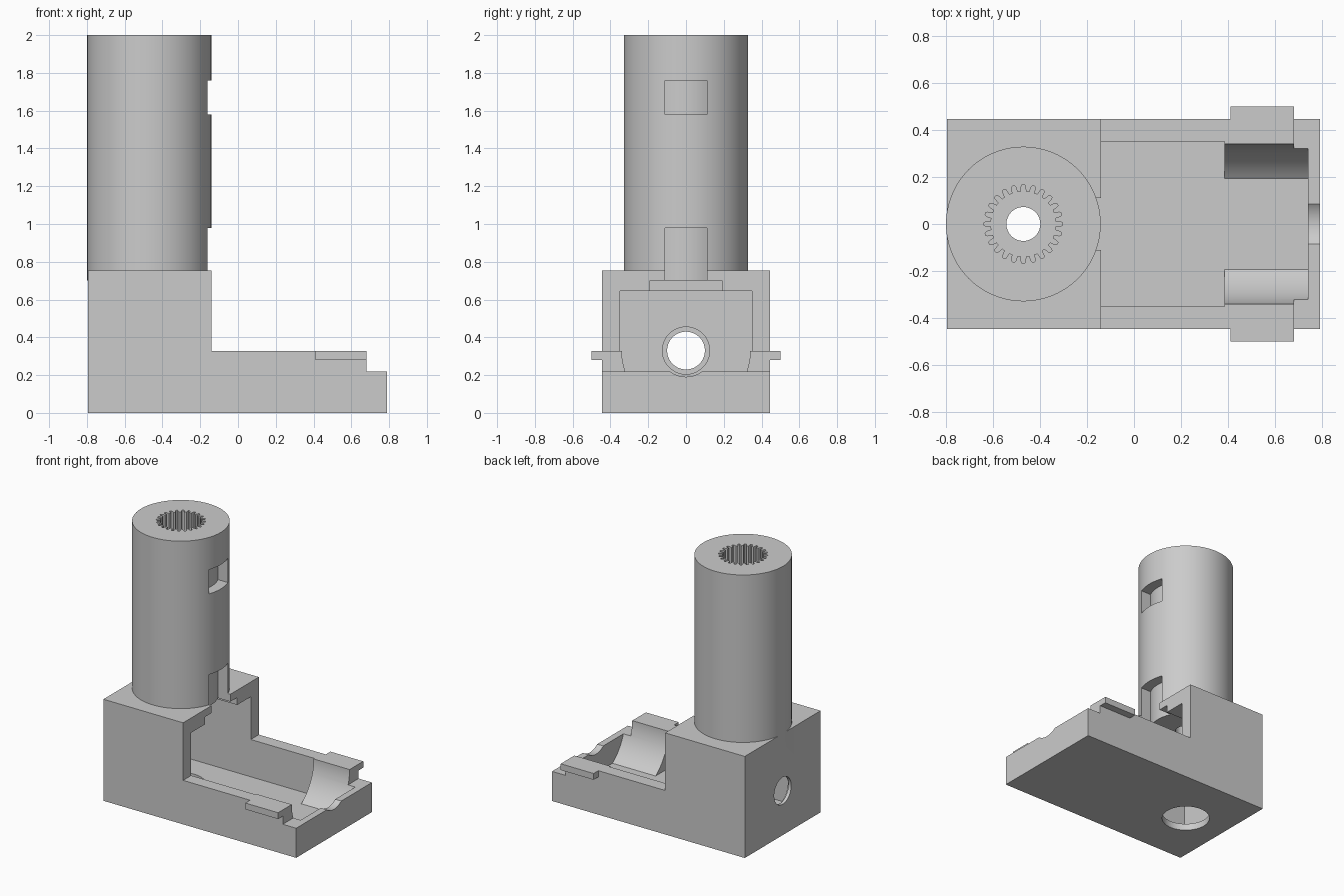
import bpy, bmesh
from math import pi, sin, cos, asin, sqrt

if "Cube" in bpy.data.objects:
    bpy.data.objects.remove(bpy.data.objects["Cube"])

CX = -0.47          # axis of the upright column
SHAFT_Z = 0.33      # height of the horizontal shaft axis


def prism(name, pts, axis, a, b):
    """Extrude a 2D profile along an axis: z uses (x,y), y uses (x,z), x uses (y,z)."""
    def place(p, t):
        return {'z': (p[0], p[1], t), 'y': (p[0], t, p[1]), 'x': (t, p[0], p[1])}[axis]
    bm = bmesh.new()
    lo = [bm.verts.new(place(p, a)) for p in pts]
    hi = [bm.verts.new(place(p, b)) for p in pts]
    bm.faces.new(lo)
    bm.faces.new(hi)
    n = len(pts)
    for i in range(n):
        j = (i + 1) % n
        bm.faces.new((lo[i], lo[j], hi[j], hi[i]))
    bmesh.ops.recalc_face_normals(bm, faces=bm.faces)
    me = bpy.data.meshes.new(name)
    bm.to_mesh(me)
    bm.free()
    ob = bpy.data.objects.new(name, me)
    bpy.context.collection.objects.link(ob)
    return ob


def box(name, x0, x1, y0, y1, z0, z1):
    return prism(name, [(x0, y0), (x1, y0), (x1, y1), (x0, y1)], 'z', z0, z1)


def circle(u, v, r, n=64):
    return [(u + r * cos(2 * pi * i / n), v + r * sin(2 * pi * i / n)) for i in range(n)]


def arc(u, v, r, a0, a1, n=24):
    return [(u + r * cos(a0 + (a1 - a0) * i / n), v + r * sin(a0 + (a1 - a0) * i / n))
            for i in range(n + 1)]


def combine(target, tool, op='DIFFERENCE'):
    mod = target.modifiers.new("bool", 'BOOLEAN')
    mod.operation, mod.object, mod.solver = op, tool, 'EXACT'
    bpy.context.view_layer.objects.active = target
    bpy.ops.object.modifier_apply(modifier=mod.name)
    bpy.data.objects.remove(tool, do_unlink=True)


# Stepped housing from its side profile
housing = prism("gear_motor_housing",
                [(-0.795, 0), (0.79, 0), (0.79, 0.22), (0.68, 0.22), (0.68, 0.327),
                 (-0.14, 0.327), (-0.14, 0.755), (-0.795, 0.755)], 'y', -0.445, 0.445)

# Side tabs and upright column
for s in (-1, 1):
    y0, y1 = sorted((s * 0.42, s * 0.5))
    combine(housing, box("tab", 0.41, 0.68, y0, y1, 0.28, 0.327), 'UNION')
combine(housing, prism("column", circle(CX, 0, 0.3285, 96), 'z', 0.7, 2.0), 'UNION')

# Main gear chamber, and the recess in its ceiling
combine(housing, prism("chamber_low", [(-0.75, -0.35), (0.385, -0.35), (0.385, 0.35), (-0.75, 0.35)],
                       'z', 0.05, 0.645))
combine(housing, box("ceiling_recess", -0.66, -0.1, -0.19, 0.19, 0.6, 0.70))

# Round motor cradle with a flat floor
r = 0.34
a = asin((SHAFT_Z - 0.05) / r)
combine(housing, prism("cradle", arc(0, SHAFT_Z, r, -a, pi + a, 72), 'x', 0.36, 0.74))

# Shaft notch in the end wall, stepped shaft hole in the back wall
combine(housing, prism("end_notch", circle(0, SHAFT_Z, 0.139), 'x', 0.72, 0.85))
combine(housing, prism("back_hole", circle(0, SHAFT_Z, 0.1), 'x', -0.9, -0.7))
combine(housing, prism("back_counterbore", circle(0, SHAFT_Z, 0.125), 'x', -0.772, -0.7))

# Vertical bore: floor hole, narrow shaft hole, toothed socket at the top
combine(housing, prism("floor_hole", circle(CX, 0, 0.165), 'z', -0.1, 0.2))
combine(housing, prism("shaft_hole", circle(CX, 0, 0.072), 'z', 0.6, 1.4))
teeth, socket = 24, []
for i in range(teeth):
    for f, rad in ((-0.30, 0.138), (-0.22, 0.160), (-0.12, 0.167),
                   (0.12, 0.167), (0.22, 0.160), (0.30, 0.138)):
        t = 2 * pi * (i + f) / teeth
        socket.append((CX + rad * cos(t), rad * sin(t)))
combine(housing, prism("socket", socket, 'z', 1.2, 2.1))

# Upper window and lower slot, both backed by a curved inner wall
w = asin(0.11 / 0.253)
pocket = arc(CX, 0, 0.253, -w, w, 12) + [(-0.1, 0.11), (-0.1, -0.11)]
for z0, z1 in ((1.58, 1.76), (0.62, 0.98)):
    combine(housing, prism("window", pocket, 'z', z0, z1))

# Smooth round surfaces, keep edges sharp
bpy.ops.object.select_all(action='DESELECT')
housing.select_set(True)
bpy.context.view_layer.objects.active = housing
bpy.ops.object.shade_smooth_by_angle(angle=0.5)
